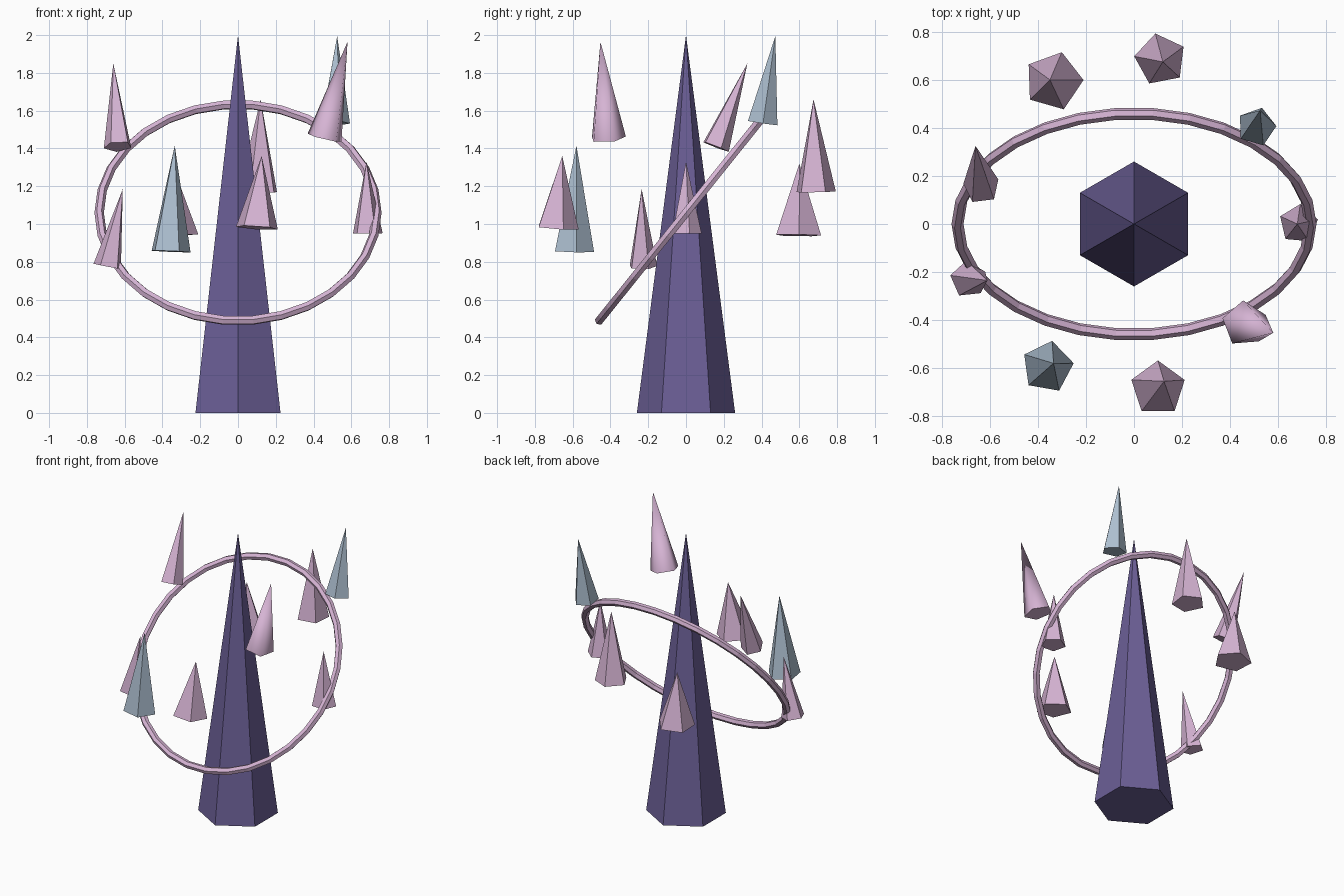
import bpy, bmesh, math
from mathutils import Vector, Matrix

if "Cube" in bpy.data.objects:
    bpy.data.objects.remove(bpy.data.objects["Cube"])


def material(name, color):
    m = bpy.data.materials.new(name)
    m.diffuse_color = (*color, 1)
    m.use_nodes = True
    m.node_tree.nodes["Principled BSDF"].inputs["Base Color"].default_value = m.diffuse_color
    return m


PURPLE = material("deep purple", (0.147, 0.114, 0.305))
PINK = material("pale pink", (0.672, 0.456, 0.658))
BLUE = material("pale blue", (0.413, 0.515, 0.624))


def spike(name, base, tip, radius, sides, phase, mat):
    """Pointed crystal from a base centre to a tip; phase is the angle of one corner."""
    base, tip = Vector(base), Vector(tip)
    axis = tip - base
    tilt = Vector((0, 0, 1)).rotation_difference(axis).to_matrix()
    bm = bmesh.new()
    ring = []
    for i in range(sides):
        a = math.radians(phase) + 2 * math.pi * i / sides
        ring.append(bm.verts.new(base + tilt @ Vector((radius * math.cos(a), radius * math.sin(a), 0))))
    top = bm.verts.new(tip)
    bm.faces.new(ring[::-1])
    for i in range(sides):
        bm.faces.new((ring[i], ring[(i + 1) % sides], top))
    me = bpy.data.meshes.new(name)
    bm.to_mesh(me)
    bm.free()
    me.materials.append(mat)
    ob = bpy.data.objects.new(name, me)
    bpy.context.collection.objects.link(ob)
    return ob


# Central six-sided spire
spike("spire", (0, 0, 0), (0, 0, 2), 0.26, 6, 90, PURPLE)

# Tilted ring around the spire
bpy.ops.mesh.primitive_torus_add(major_segments=30, minor_segments=6,
                                 major_radius=0.735, minor_radius=0.025,
                                 location=(0, 0, 1.06),
                                 rotation=(math.radians(51.2), 0, 0))
halo = bpy.context.object
halo.name = "ring"
halo.data.materials.append(PINK)

# Floating five-sided shards: base centre, tip, radius, corner angle, colour
shards = [
    ((-0.635, 0.155, 1.41), (-0.66, 0.325, 1.85), 0.077, 25, PINK),
    ((-0.69, -0.23, 0.775), (-0.61, -0.235, 1.185), 0.078, 24, PINK),
    ((-0.36, -0.595, 0.855), (-0.335, -0.58, 1.415), 0.11, 80, BLUE),
    ((-0.335, 0.595, 0.94), (-0.35, 0.60, 1.32), 0.125, 2, PINK),
    ((0.11, 0.685, 1.17), (0.12, 0.675, 1.66), 0.11, 101, PINK),
    ((0.10, -0.685, 0.98), (0.125, -0.655, 1.36), 0.117, 90, PINK),
    ((0.685, 0, 0.95), (0.68, 0, 1.33), 0.083, 85, PINK),
    ((0.46, -0.415, 1.455), (0.58, -0.453, 1.965), 0.097, 94, PINK),
    ((0.51, 0.405, 1.535), (0.525, 0.473, 1.995), 0.083, 2, BLUE),
]
for n, (base, tip, radius, phase, mat) in enumerate(shards, 1):
    ob = spike(f"shard_{n}", base, tip, radius, 5, phase, mat)
    if n == 8:  # the one shard with softened sides
        bpy.ops.object.select_all(action='DESELECT')
        ob.select_set(True)
        bpy.context.view_layer.objects.active = ob
        bpy.ops.object.shade_smooth_by_angle(angle=math.radians(80))
